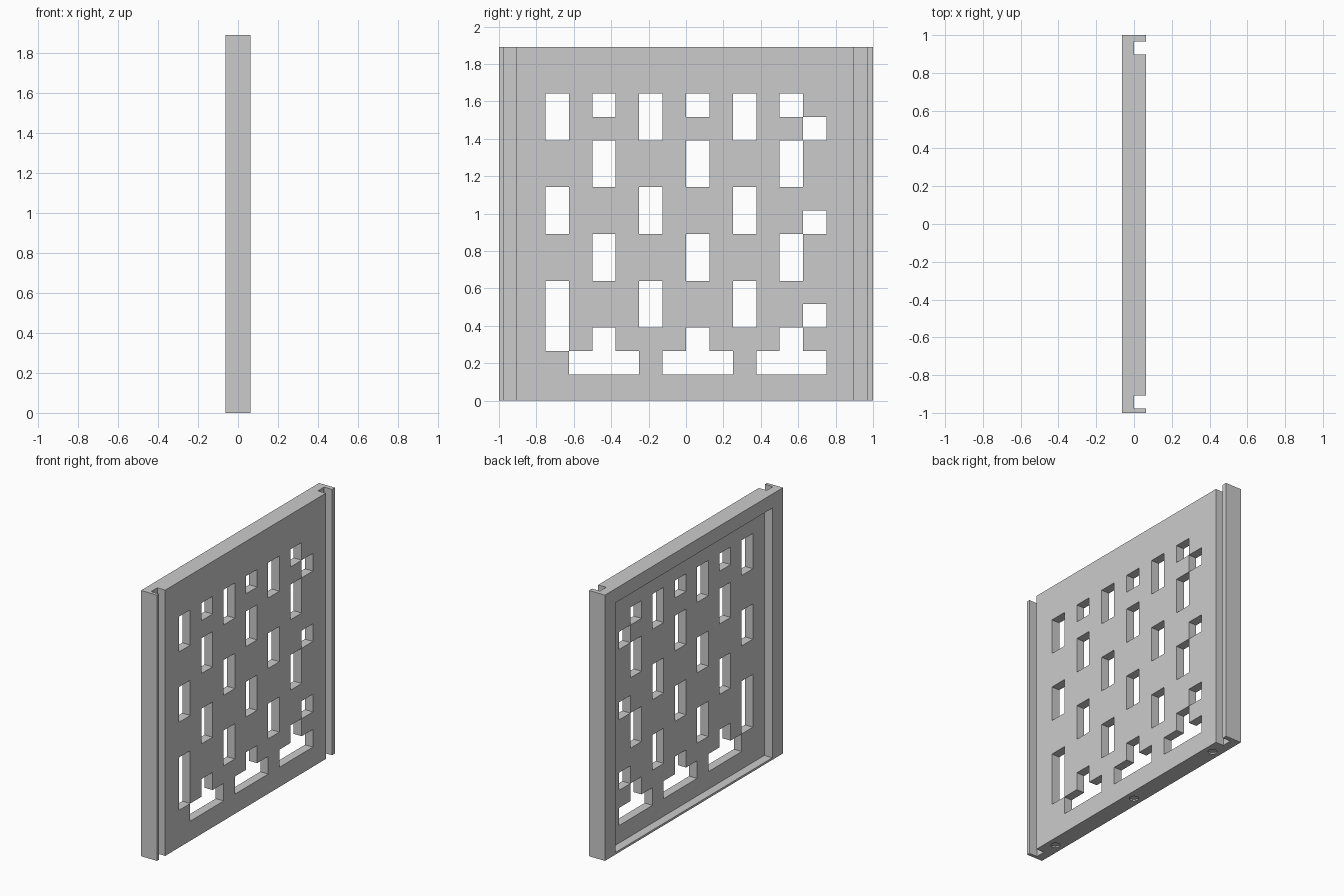
import bpy, bmesh, math
from mathutils import Vector

cube = bpy.data.objects.get("Cube")
if cube:
    bpy.data.objects.remove(cube, do_unlink=True)

HALF_T, HEIGHT = 0.0625, 1.89          # half thickness, total height
PITCH, Z0 = 0.1252, 0.14               # lattice unit and its lowest row
REC_Y, REC_LOW, REC_TOP = 0.88, 0.015, 1.79   # recess on the -x face
GROOVES = [(-0.977, -0.907), (0.898, 0.967)]  # slots on the +x face
SCREW_Y, SCREW_R, SCREW_H, SCREW_D = (-0.79, 0, 0.79), 0.03, 0.035, 0.01

# Lattice openings: column span -> row spans
A = [(10, 12), (6, 8), (2, 4)]
B = [(11, 12), (8, 10), (4, 6), (1, 2)]
OPENINGS = {
    (0, 1): [(10, 12), (6, 8), (1, 4)],
    (2, 3): B, (4, 5): A, (6, 7): B, (8, 9): A, (10, 11): B,
    (11, 12): [(10, 11), (6, 7), (2, 3)],
    (1, 4): [(0, 1)], (5, 8): [(0, 1)], (9, 12): [(0, 1)],
}


def solid(c):
    """True where the panel has material."""
    x, y, z = c
    if abs(x) > HALF_T or abs(y) > 1 or not 0 < z < HEIGHT:
        return False
    if x > 0 and any(a < y < b for a, b in GROOVES):
        return False
    if x < 0 and abs(y) < REC_Y and REC_LOW < z < REC_TOP:
        return False
    col, row = y / PITCH + 6, (z - Z0) / PITCH
    return not any(a < col < b and any(l < row < h for l, h in rows)
                   for (a, b), rows in OPENINGS.items())


def screw_at(c):
    return abs(c[0]) < SCREW_H and any(abs(c[1] - s) < SCREW_H for s in SCREW_Y)


def add_face(bm, points, facing):
    face = bm.faces.new([bm.verts.new(p) for p in points])
    face.normal_update()
    if face.normal.dot(Vector(facing)) < 0:
        face.normal_flip()


def cuts(values):
    return sorted({round(v, 4) for v in values})


# Cut planes along each axis
xs = cuts([-HALF_T, -SCREW_H, 0, SCREW_H, HALF_T])
ys = cuts([-1, 1, -REC_Y, REC_Y] + [v for g in GROOVES for v in g]
          + [(j - 6) * PITCH for j in range(13)]
          + [s + d for s in SCREW_Y for d in (-SCREW_H, 0, SCREW_H)])
zs = cuts([0, REC_LOW, REC_TOP, HEIGHT] + [Z0 + k * PITCH for k in range(13)])
axes = (xs, ys, zs)

bm = bmesh.new()


def cell_mid(idx):
    """Middle of a cell; cells past the ends lie outside the panel."""
    mid = []
    for ax, i in zip(axes, idx):
        if i < 0:
            mid.append(ax[0] - 1)
        elif i >= len(ax) - 1:
            mid.append(ax[-1] + 1)
        else:
            mid.append((ax[i] + ax[i + 1]) / 2)
    return mid


# Skin: a face wherever material meets air
for i in range(len(xs) - 1):
    for j in range(len(ys) - 1):
        for k in range(len(zs) - 1):
            idx = (i, j, k)
            mid = cell_mid(idx)
            if not solid(mid):
                continue
            for a in range(3):
                for side in (0, 1):
                    near = list(idx)
                    near[a] += 2 * side - 1
                    if solid(cell_mid(near)):
                        continue
                    if a == 2 and k == 0 and side == 0 and screw_at(mid):
                        continue
                    u, v = (a + 1) % 3, (a + 2) % 3
                    pts = []
                    for du, dv in ((0, 0), (1, 0), (1, 1), (0, 1)):
                        p = [0, 0, 0]
                        p[a] = axes[a][idx[a] + side]
                        p[u] = axes[u][idx[u] + du]
                        p[v] = axes[v][idx[v] + dv]
                        pts.append(p)
                    facing = [0, 0, 0]
                    facing[a] = 2 * side - 1
                    add_face(bm, pts, facing)

# Round blind holes in the bottom edge
STEPS = 6
for s in SCREW_Y:
    rim = [(SCREW_R * math.cos(t), s + SCREW_R * math.sin(t))
           for t in (math.pi / 2 * n / STEPS for n in range(4 * STEPS))]
    for q in range(4):
        t = math.pi / 2 * q
        c, n = round(math.cos(t)), round(math.sin(t))
        outer = [(c, n), (c - n, n + c), (-n, c)]
        pts = [(SCREW_H * x, s + SCREW_H * y, 0) for x, y in outer]
        arc = [rim[(q * STEPS + m) % len(rim)] for m in range(STEPS, -1, -1)]
        add_face(bm, pts + [(x, y, 0) for x, y in arc], (0, 0, -1))
    for (x1, y1), (x2, y2) in zip(rim, rim[1:] + rim[:1]):
        add_face(bm, [(x1, y1, 0), (x2, y2, 0), (x2, y2, SCREW_D), (x1, y1, SCREW_D)],
                 (-x1 - x2, 2 * s - y1 - y2, 0))
    add_face(bm, [(x, y, SCREW_D) for x, y in rim], (0, 0, -1))

bmesh.ops.remove_doubles(bm, verts=bm.verts[:], dist=0.0001)

mesh = bpy.data.meshes.new("pierced_panel")
bm.to_mesh(mesh)
bm.free()

# Plain grey
grey = bpy.data.materials.new("light_grey")
grey.use_nodes = True
color = (0.6, 0.6, 0.6, 1)
grey.diffuse_color = color
for node in grey.node_tree.nodes:
    if node.type == 'BSDF_PRINCIPLED':
        node.inputs["Base Color"].default_value = color
mesh.materials.append(grey)

panel = bpy.data.objects.new("pierced_panel", mesh)
bpy.context.collection.objects.link(panel)
